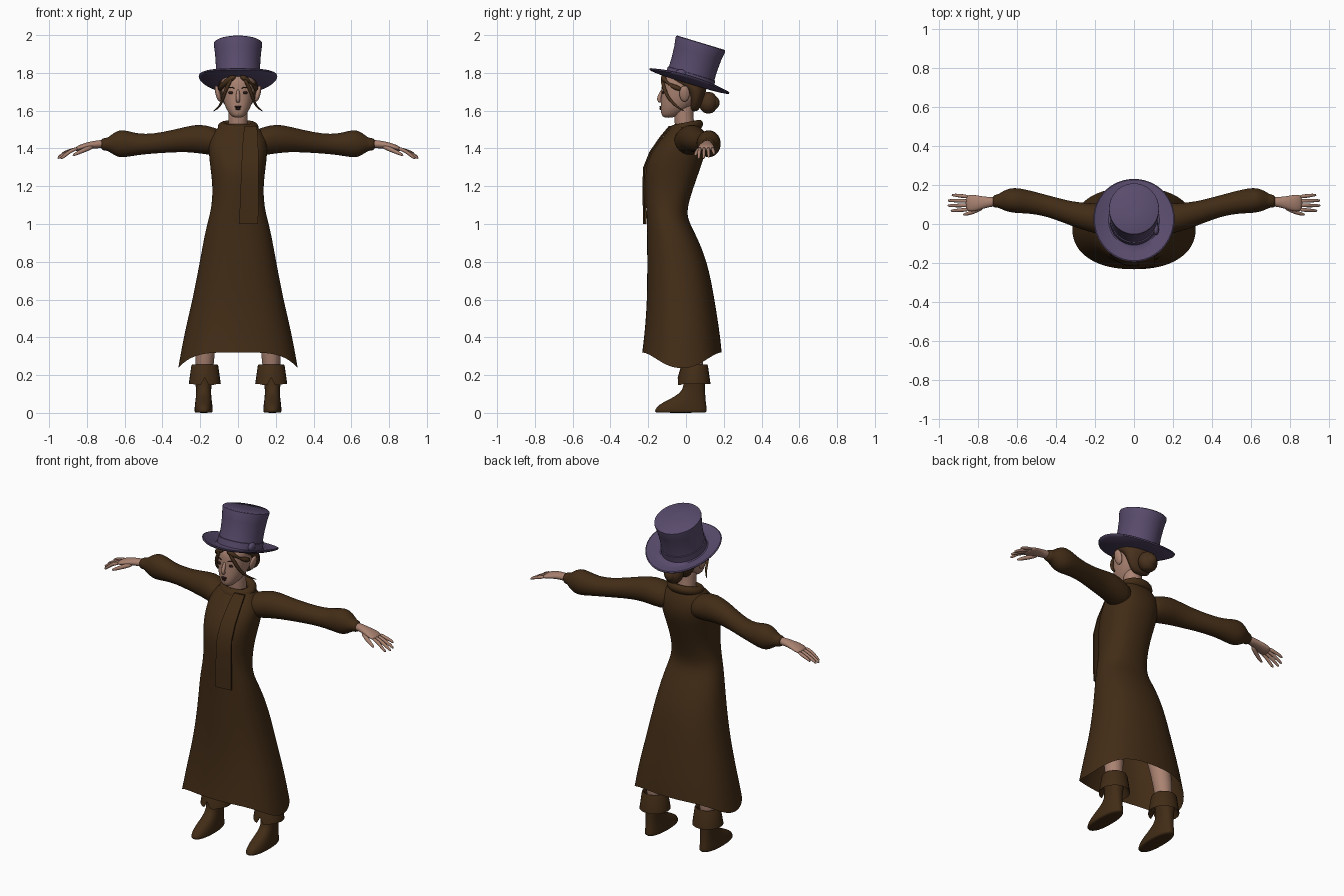
import bpy, bmesh, math
from mathutils import Vector, Matrix


def mat(name, rgb):
    m = bpy.data.materials.new(name)
    m.diffuse_color = (*rgb, 1)
    return m


BROWN = mat("dark_brown_cloth", (0.054, 0.025, 0.008))
HAIR = mat("brown_hair", (0.064, 0.030, 0.012))
SKIN = mat("skin", (0.40, 0.225, 0.165))
PURPLE = mat("purple_felt", (0.098, 0.070, 0.150))
DARK = mat("dark_features", (0.022, 0.009, 0.007))


def loft(name, rings, m, caps=(True, True), sub=1, matrix=None):
    """Skin a list of equal-length point rings."""
    bm = bmesh.new()
    rows = [[bm.verts.new(p) for p in r] for r in rings]
    n = len(rows[0])
    for a, b in zip(rows, rows[1:]):
        for i in range(n):
            j = (i + 1) % n
            bm.faces.new((a[i], a[j], b[j], b[i]))
    for row, cap in ((rows[0], caps[0]), (rows[-1], caps[1])):
        if cap:
            bm.faces.new(row)
    if matrix:
        bm.transform(matrix)
    bmesh.ops.recalc_face_normals(bm, faces=bm.faces)
    for f in bm.faces:
        f.smooth = True
    me = bpy.data.meshes.new(name)
    bm.to_mesh(me)
    bm.free()
    ob = bpy.data.objects.new(name, me)
    bpy.context.collection.objects.link(ob)
    me.materials.append(m)
    if sub:
        ob.modifiers.new("smooth", "SUBSURF").levels = sub
        ob.modifiers["smooth"].render_levels = sub
    else:
        bpy.ops.object.select_all(action='DESELECT')
        ob.select_set(True)
        bpy.context.view_layer.objects.active = ob
        bpy.ops.object.shade_smooth_by_angle(angle=math.radians(40))
    return ob


def spow(v, e):
    return math.copysign(abs(v) ** e, v)


def flat_ring(z, hw, yf, yb, x=0, p=2.0, n=24, dz=None):
    """Horizontal superellipse ring from front yf to back yb."""
    pts = []
    for i in range(n):
        t = 2 * math.pi * i / n
        c, s = spow(math.cos(t), 2 / p), spow(math.sin(t), 2 / p)
        pts.append((x + hw * c, (yf + yb) / 2 + (yb - yf) / 2 * s,
                    z + (dz(math.cos(t), math.sin(t)) if dz else 0)))
    return pts


def tube(name, path, m, n=10, sub=1):
    """Round tube through (x, y, z, radius) points."""
    P = [Vector(p[:3]) for p in path]
    rings = []
    for i, p in enumerate(P):
        d = (P[min(i + 1, len(P) - 1)] - P[max(i - 1, 0)]).normalized()
        u = d.cross(Vector((0, 1, 0)) if abs(d.y) < 0.8 else Vector((1, 0, 0))).normalized()
        v = d.cross(u)
        rings.append([p + path[i][3] * (u * math.cos(2 * math.pi * k / n) + v * math.sin(2 * math.pi * k / n))
                      for k in range(n)])
    return loft(name, rings, m, sub=sub)


def blob(name, loc, size, m, tilt=0):
    rings = []
    for i in range(1, 10):
        a = math.pi * i / 10
        rings.append([(size[0] * math.sin(a) * math.cos(t * math.pi / 8),
                       size[1] * math.sin(a) * math.sin(t * math.pi / 8),
                       -size[2] * math.cos(a)) for t in range(16)])
    return loft(name, rings, m, sub=0 if max(size) < 0.02 else 1,
                matrix=Matrix.Translation(loc) @ Matrix.Rotation(tilt, 4, 'Y'))


# dress: bodice and skirt in one open-bottomed surface (z, half width, front, back)
profile = [(1.53, .085, -.06, .06), (1.50, .12, -.09, .08), (1.45, .155, -.13, .10),
           (1.38, .156, -.185, .105), (1.30, .147, -.217, .078), (1.20, .134, -.217, .042),
           (1.10, .139, -.212, .010), (1.03, .155, -.208, .005), (.95, .176, -.206, .05),
           (.80, .203, -.206, .115), (.60, .241, -.206, .152), (.42, .286, -.22, .18)]
rings = [flat_ring(*r, p=2.25, n=32) for r in profile]
rings.append(flat_ring(.32, .318, -.233, .19, p=2.25, n=32, dz=lambda c, s: -.085 * c ** 4))
loft("dress", rings, BROWN, caps=(False, False), sub=2)

# scarf: roll around the neck and one hanging end
rings = []
for i in range(24):
    t = 2 * math.pi * i / 24
    ring = []
    for k in range(10):
        a = 2 * math.pi * k / 10
        r = .027 * math.cos(a)
        y = (.066 + r) * math.sin(t)
        ring.append(((.083 + r) * math.cos(t), y, 1.512 + .2 * y + .028 * math.sin(a)))
    rings.append(ring)
loft("scarf_roll", rings + [rings[0]], BROWN, caps=(False, False))
strip = [(1.52, .035, .10, -.085), (1.46, .027, .105, -.135), (1.38, .022, .108, -.190),
         (1.30, .018, .108, -.222), (1.20, .014, .108, -.226), (1.00, .006, .107, -.222)]
loft("scarf_end", [[(a, y - .005, z), (b, y + .004, z), (b, y + .013, z), (a, y + .005, z)]
                   for z, a, b, y in strip], BROWN, sub=0)

# head and neck
tube("neck", [(0, 0, 1.46, .056), (0, -.008, 1.53, .052), (0, -.014, 1.59, .052), (0, -.01, 1.66, .055)], SKIN, 16)
head = [(1.562, .022, -.118, -.07), (1.578, .042, -.132, -.03), (1.61, .064, -.135, .02),
        (1.65, .079, -.134, .06), (1.70, .088, -.130, .085), (1.75, .092, -.130, .092),
        (1.785, .088, -.115, .088), (1.80, .07, -.07, .07)]
loft("head", [flat_ring(*r, p=2.2) for r in head], SKIN)
tube("nose", [(0, -.122, 1.715, .008), (0, -.136, 1.685, .010), (0, -.147, 1.658, .014), (0, -.131, 1.643, .010)], SKIN)

# hair: back shell, bun, temple locks, loose strands
shell = [(1.595, .035, .025, .06), (1.62, .065, .02, .078), (1.66, .090, .015, .096),
         (1.70, .101, .0, .106), (1.735, .104, -.05, .112), (1.76, .102, -.122, .112), (1.785, .096, -.122, .105)]
loft("hair_shell", [flat_ring(*r) for r in shell], HAIR)
blob("hair_bun", (0, .118, 1.642), (.058, .052, .06), HAIR)
blob("bun_coil", (0, .145, 1.642), (.036, .034, .038), HAIR)

for s, side in ((1, "left"), (-1, "right")):
    tube(side + "_temple_lock", [(s * .01, -.122, 1.785, .014), (s * .055, -.118, 1.76, .018),
                                 (s * .086, -.075, 1.73, .018), (s * .098, -.02, 1.71, .012)], HAIR)
    tube(side + "_hair_strand", [(s * .03, -.128, 1.775, .010), (s * .062, -.118, 1.72, .011),
                                 (s * .080, -.095, 1.665, .009), (s * .095, -.05, 1.62, .007),
                                 (s * .135, -.005, 1.595, .002)], HAIR, 8)
    blob(side + "_ear", (s * .106, -.008, 1.69), (.014, .028, .045), SKIN, s * .25)
    # face details
    blob(side + "_eye", (s * .037, -.122, 1.695), (.015, .005, .008), DARK)
    tube(side + "_eyebrow", [(s * .018, -.128, 1.718, .003), (s * .038, -.123, 1.726, .004),
                             (s * .058, -.108, 1.718, .002)], DARK, 6)

    # sleeve with puffed cuff: (x, y, z, y radius, z radius)
    def cross(r, n=16):
        return [(s * r[0], r[1] + r[3] * math.cos(2 * math.pi * k / n), r[2] + r[4] * math.sin(2 * math.pi * k / n))
                for k in range(n)]
    sleeve = [(.06, .01, 1.43, .07, .06), (.13, .015, 1.437, .085, .076), (.20, .03, 1.452, .078, .080),
              (.27, .04, 1.449, .070, .069), (.35, .062, 1.438, .061, .060), (.45, .095, 1.425, .056, .053),
              (.53, .112, 1.421, .060, .057), (.59, .12, 1.425, .066, .072), (.635, .122, 1.425, .064, .076),
              (.675, .12, 1.423, .048, .046), (.697, .118, 1.422, .032, .031), (.728, .115, 1.422, .035, .035)]
    loft(side + "_sleeve", [cross(r) for r in sleeve], BROWN)
    # hand, fingers, thumb
    palm = [(.70, .115, 1.424, .026, .024), (.75, .112, 1.422, .026, .021), (.79, .108, 1.416, .037, .019),
            (.83, .107, 1.407, .045, .017), (.865, .107, 1.394, .042, .012)]
    loft(side + "_hand", [cross(r) for r in palm], SKIN)
    for i, (y0, y1, x1, z1) in enumerate([(.140, .148, .935, 1.368), (.118, .120, .955, 1.352),
                                          (.096, .094, .956, 1.346), (.074, .068, .940, 1.345)]):
        tube(f"{side}_finger_{i + 1}", [(s * .845, y0, 1.402, .011), (s * .89, (y0 + y1) / 2, 1.387, .0105),
                                        (s * (x1 - .02), y1, z1 + .013, .009), (s * x1, y1, z1, .006)], SKIN, 8)
    tube(side + "_thumb", [(s * .765, .095, 1.412, .014), (s * .805, .070, 1.396, .014),
                           (s * .845, .054, 1.378, .011), (s * .877, .047, 1.362, .007)], SKIN, 8)

    # leg and boot
    tube(side + "_leg", [(s * .178, .045, .18, .047), (s * .176, .04, .32, .053), (s * .165, .01, .50, .062),
                         (s * .14, -.03, .70, .072), (s * .10, -.07, .92, .082)], SKIN, 16)
    boot = [(0, .046, -.162, .108), (.006, .049, -.167, .112), (.03, .048, -.160, .110), (.055, .045, -.125, .106),
            (.085, .041, -.06, .103), (.12, .039, -.015, .101), (.17, .046, -.012, .103), (.24, .055, -.015, .105)]
    loft(side + "_boot", [flat_ring(*r, x=s * .182, p=2.3) for r in boot], BROWN)
    notch = lambda c, t: .035 if t < -.98 else (-.005 if t < -.8 else 0)
    cuff = [flat_ring(.245, .054, -.012, .103, x=s * .176), flat_ring(.257, .066, -.022, .112, x=s * .176),
            flat_ring(.25, .071, -.026, .116, x=s * .176),
            flat_ring(.152, .085, -.044, .130, x=s * .176, dz=notch),
            flat_ring(.158, .078, -.037, .123, x=s * .176, dz=notch), flat_ring(.20, .052, -.015, .105, x=s * .176)]
    loft(side + "_boot_cuff", cuff, BROWN, caps=(False, False), sub=0)

# lips
blob("upper_lip", (0, -.134, 1.620), (.018, .007, .006), DARK)
blob("lower_lip", (0, -.134, 1.609), (.013, .007, .006), DARK)

# top hat, tilted back, brim curled up at the sides
tilt = Matrix.Translation((0, .016, 1.751)) @ Matrix.Rotation(math.radians(-16.8), 4, 'X')


def hat_ring(r, z, n=48):
    curl = .025 * max(0, (r - .13) / .085)
    return [(r * .965 * math.cos(2 * math.pi * i / n), r * 1.03 * math.sin(2 * math.pi * i / n),
             z + curl * math.cos(2 * math.pi * i / n) ** 2) for i in range(n)]


hat = [(.02, -.008), (.12, -.008), (.165, -.006), (.20, -.002), (.213, .002), (.2155, .008), (.21, .012),
       (.17, .005), (.135, .005), (.125, .012), (.122, .05), (.122, .10), (.126, .16), (.133, .207),
       (.132, .214), (.127, .218), (.02, .218)]
loft("top_hat", [hat_ring(*r) for r in hat], PURPLE, sub=0, matrix=tilt)
loft("hat_band", [hat_ring(*r) for r in [(.121, .006), (.1285, .008), (.1275, .046), (.120, .048)]], PURPLE,
     caps=(False, False), sub=0, matrix=tilt)
bow = tilt @ Vector((.112, -.055, .03))
blob("hat_bow", bow, (.016, .03, .024), PURPLE)
